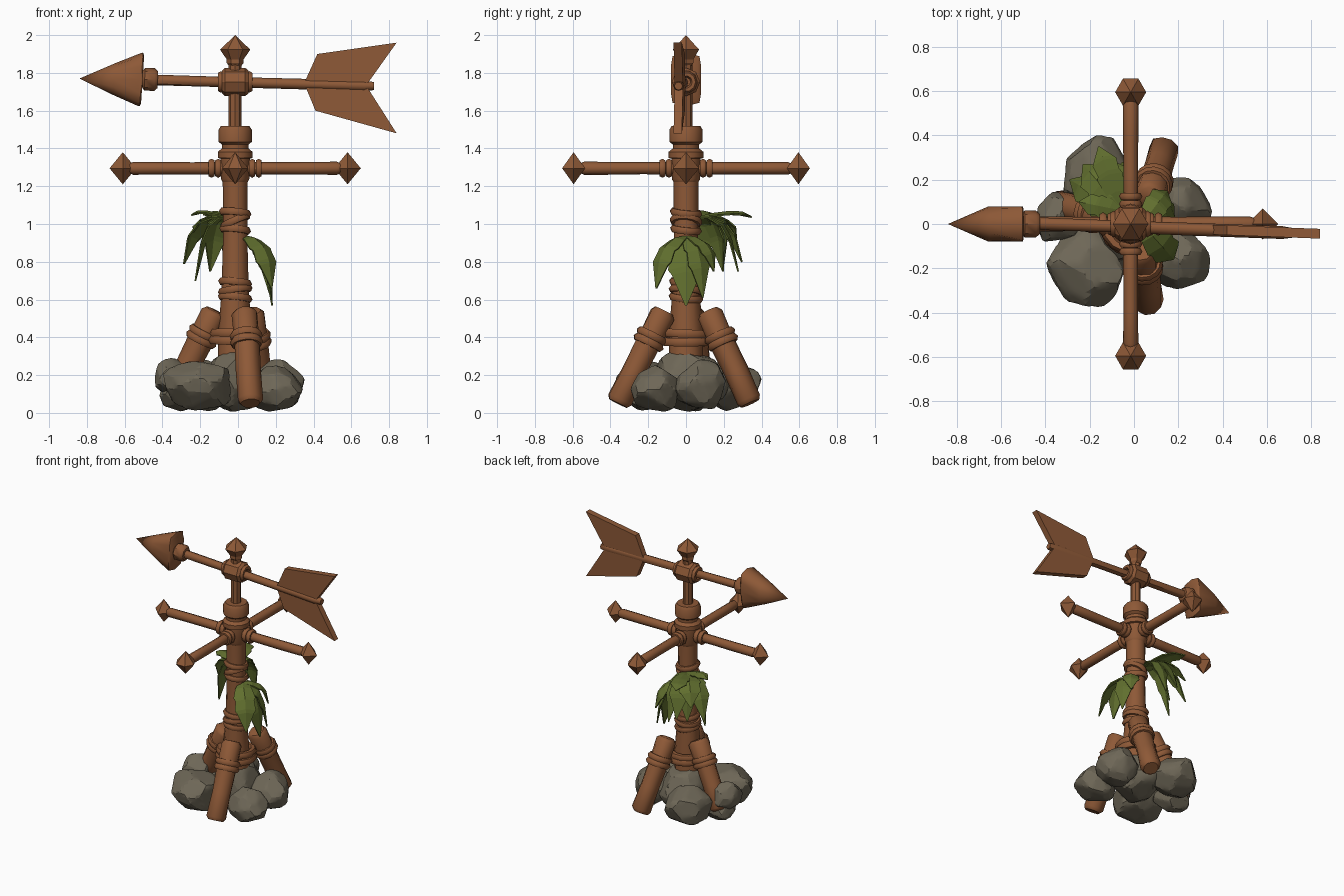
import bpy, bmesh, math, random
from mathutils import Vector

random.seed(4)
cube = bpy.data.objects.get("Cube")
if cube:
    bpy.data.objects.remove(cube)


def material(name, color):
    m = bpy.data.materials.new(name)
    m.use_nodes = True
    m.diffuse_color = color
    bsdf = m.node_tree.nodes["Principled BSDF"]
    bsdf.inputs["Base Color"].default_value = color
    bsdf.inputs["Roughness"].default_value = 0.9
    return m


WOOD = material("brown wood", (0.27, 0.10, 0.038, 1))
LEAF = material("green leaf", (0.12, 0.16, 0.028, 1))
STONE = material("grey stone", (0.155, 0.135, 0.095, 1))
CX = -0.015  # pole axis


def finish(name, bm, mat, angle=None):
    bmesh.ops.recalc_face_normals(bm, faces=bm.faces)
    me = bpy.data.meshes.new(name)
    bm.to_mesh(me)
    bm.free()
    ob = bpy.data.objects.new(name, me)
    bpy.context.collection.objects.link(ob)
    me.materials.append(mat)
    if angle:
        bpy.ops.object.select_all(action='DESELECT')
        ob.select_set(True)
        bpy.context.view_layer.objects.active = ob
        bpy.ops.object.shade_smooth_by_angle(angle=math.radians(angle))
    return ob


def turned(name, start, end, profile, sides=10, angle=40, wobble=0.0):
    """Lathe a profile of (fraction along axis, radius) between two points."""
    start, end = Vector(start), Vector(end)
    rot = (end - start).to_track_quat('Z', 'Y')
    bm = bmesh.new()
    rings = []
    for t, r in profile:
        ring = []
        for i in range(sides):
            a = math.tau * i / sides
            rr = r * (1 + random.uniform(-wobble, wobble))
            ring.append(bm.verts.new(start.lerp(end, t) + rot @ Vector((rr * math.cos(a), rr * math.sin(a), 0))))
        rings.append(ring)
    for a, b in zip(rings, rings[1:]):
        for i in range(sides):
            j = (i + 1) % sides
            bm.faces.new((a[i], a[j], b[j], b[i]))
    bm.faces.new(rings[0])
    bm.faces.new(rings[-1])
    bmesh.ops.remove_doubles(bm, verts=bm.verts, dist=0.0005)
    return finish(name, bm, WOOD, angle)


def rope(name, center, axis, radius, thick=0.02, sides=14):
    """A ring of rope around an axis."""
    c, ax = Vector(center), Vector(axis).normalized()
    rot = ax.to_track_quat('Z', 'Y')
    bm = bmesh.new()
    grid = []
    for i in range(sides):
        a = math.tau * i / sides
        out = rot @ Vector((math.cos(a), math.sin(a), 0))
        grid.append([bm.verts.new(c + out * (radius + thick * math.cos(b)) + ax * thick * math.sin(b))
                     for b in (math.tau * k / 6 for k in range(6))])
    for i in range(sides):
        p, q = grid[i], grid[(i + 1) % sides]
        for k in range(6):
            n = (k + 1) % 6
            bm.faces.new((p[k], q[k], q[n], p[n]))
    return finish(name, bm, WOOD, 60)


def bar(name, start, end, r, wobble=0.07, sides=9):
    """A rough log with chamfered ends."""
    return turned(name, start, end, [(0, r * 0.75), (0.04, r), (0.35, r * 0.95), (0.65, r * 0.98),
                                     (0.96, r), (1, r * 0.75)], sides, 50, wobble)


# Central pole with its collars
turned("main_pole", (CX, 0, 0.1), (CX, 0, 1.52),
       [(0, 0.095), (0.25, 0.088), (0.38, 0.072), (0.6, 0.064), (0.8, 0.066), (0.93, 0.07),
        (0.94, 0.088), (0.985, 0.088), (1, 0.075)], 12)
turned("upper_post", (CX, 0, 1.5), (CX, 0, 1.87), [(0, 0.034), (1, 0.034)], 8)
turned("arm_collar", (CX, 0, 1.22), (CX, 0, 1.4),
       [(0, 0.065), (0.1, 0.075), (0.7, 0.078), (0.72, 0.092), (0.9, 0.092), (1, 0.07)], 12)
turned("top_finial", (CX, 0, 1.84), (CX, 0, 2.0),
       [(0, 0.035), (0.08, 0.045), (0.2, 0.045), (0.52, 0.08), (1, 0)], 6, 20)
for z, r, tilt in ((1.06, 0.066, 0.1), (1.015, 0.066, -0.45), (0.97, 0.064, 0.1),
                   (0.69, 0.07, 0.1), (0.65, 0.072, -0.15), (0.61, 0.072, 0.1)):
    rope("pole_rope", (CX, 0, z), (tilt, 0.1, 1), r, 0.021)

# Four direction arms with pointed ends
for dx, dy in ((1, 0), (-1, 0), (0, 1), (0, -1)):
    d, hub = Vector((dx, dy, 0)), Vector((CX, 0, 1.295))
    bar("cross_arm", hub + d * 0.04, hub + d * 0.56, 0.034, 0.04, 8)
    for k in (0.09, 0.125):
        rope("arm_rope", hub + d * k, d, 0.035, 0.018, 10)
    tip = hub + d * 0.595
    turned("arm_tip", tip - Vector((0, 0, 0.085)), tip + Vector((0, 0, 0.085)),
           [(0, 0), (0.5, 0.07), (1, 0)], 4 if dx else 6, 15)

# Wind arrow: shaft, hub, head and fletching
bar("arrow_shaft", (-0.52, 0.005, 1.765), (0.72, -0.04, 1.73), 0.029, 0.04, 8)
turned("arrow_hub", (-0.085, 0, 1.752), (0.055, 0, 1.752),
       [(0, 0.06), (0.12, 0.075), (0.88, 0.075), (1, 0.06)], 8, 20)
for x in (-0.09, 0.06):
    rope("hub_rope", (x, 0, 1.752), (1, 0, 0), 0.042, 0.018, 10)
turned("arrow_neck", (-0.54, 0, 1.768), (-0.425, 0, 1.764),
       [(0, 0.045), (0.3, 0.045), (0.4, 0.06), (0.85, 0.06), (1, 0.045)], 8)
head = turned("arrow_head", (-0.505, 0, 1.765), (-0.84, 0, 1.77),
              [(0, 0.125), (0.02, 0.142), (0.05, 0.14), (0.45, 0.084), (1, 0)], 12, 30)
for v in head.data.vertices:
    v.co.y = max(-0.08, min(0.08, v.co.y))
    v.co.x += (v.co.z - 1.765) * 0.05

for name, outline in (
        ("upper_fletching", [(0.35, 1.745), (0.42, 1.9), (0.84, 1.96), (0.69, 1.75), (0.66, 1.73)]),
        ("lower_fletching", [(0.35, 1.745), (0.41, 1.6), (0.84, 1.48), (0.69, 1.715), (0.66, 1.74)])):
    bm = bmesh.new()
    face = bm.faces.new([bm.verts.new((x, -0.034 - 0.038 * x, z)) for x, z in outline])
    ext = bmesh.ops.extrude_face_region(bm, geom=[face])
    moved = [g for g in ext["geom"] if isinstance(g, bmesh.types.BMVert)]
    bmesh.ops.translate(bm, vec=(0, 0.044, 0), verts=moved)
    finish(name, bm, WOOD)

# Three leaning support logs lashed to the pole
for name, low, high in (("front_support", (0.065, -0.36, 0.05), (0.035, -0.115, 0.54)),
                        ("back_support", (0.135, 0.34, 0.05), (0.07, 0.12, 0.54)),
                        ("side_support", (-0.34, 0.085, 0.1), (-0.12, 0.03, 0.54))):
    low, high = Vector(low), Vector(high)
    bar(name, low, high, 0.069, 0.06, 10)
    for k in (0.66, 0.73):
        rope("support_rope", low.lerp(high, k), high - low, 0.066, 0.022)
rope("lashing", (CX, 0, 0.42), (0, 0.05, 1), 0.115, 0.025)
rope("lashing", (CX, 0, 0.38), (0.05, 0, 1), 0.12, 0.025)


# Chiselled boulders: spheres flattened against random planes
def boulder(center, size):
    bm = bmesh.new()
    bmesh.ops.create_icosphere(bm, subdivisions=4, radius=1.1)
    planes = [(Vector([random.gauss(0, 1) for _ in range(3)]).normalized(), random.uniform(0.84, 0.96))
              for _ in range(34)]
    for v in bm.verts:
        for n, d in planes:
            h = v.co.dot(n)
            if h > d:
                v.co *= d / h
        v.co = Vector(center) + Vector([a * b for a, b in zip(v.co, size)])
        v.co.z = max(v.co.z, 0)
    finish("boulder", bm, STONE, 18)


for c, s in (((-0.21, -0.19, 0.145), (0.185, 0.18, 0.135)), ((0.2, -0.16, 0.125), (0.145, 0.14, 0.115)),
             ((0.205, 0.08, 0.14), (0.14, 0.14, 0.13)), ((-0.35, 0.03, 0.18), (0.1, 0.115, 0.1)),
             ((-0.17, 0.225, 0.14), (0.16, 0.165, 0.135)), ((-0.02, 0.02, 0.17), (0.17, 0.19, 0.16)),
             ((-0.3, 0.04, 0.1), (0.12, 0.11, 0.09))):
    boulder(c, s)


# Drooping leaves with a folded midrib and notched edges
def leaf(base, tip, width, lift, reach):
    base, tip = Vector(base), Vector(tip)
    flat = Vector((tip.x - base.x, tip.y - base.y, 0))
    mid = base + flat * reach + Vector((0, 0, lift))
    side = Vector((-flat.y, flat.x, 0)).normalized()
    bm = bmesh.new()
    rows = []
    for t, w in ((0, 0.3), (0.2, 0.75), (0.42, 1), (0.48, 0.85), (0.66, 0.95), (0.72, 0.75), (1, 0.05)):
        p = base * (1 - t) ** 2 + mid * 2 * t * (1 - t) + tip * t * t
        fold = Vector((0, 0, -0.25 * width * w)) - flat.normalized() * 0.2 * width * w
        rows.append([bm.verts.new(q) for q in
                     (p - side * width * w + fold, p, p + side * width * w + fold)])
    for a, b in zip(rows, rows[1:]):
        for i in (0, 1):
            bm.faces.new((a[i], a[i + 1], b[i + 1], b[i]))
    ob = finish("leaf", bm, LEAF)
    ob.modifiers.new("thickness", 'SOLIDIFY').thickness = 0.008


for tip, width in (((-0.16, 0.35, 1.04), 0.06), ((-0.25, 0.1, 1.05), 0.05), ((-0.29, 0.2, 0.79), 0.075),
                   ((-0.23, 0.1, 0.7), 0.06), ((-0.13, 0.3, 0.8), 0.075), ((-0.05, 0.28, 0.75), 0.06),
                   ((-0.23, 0.27, 0.9), 0.08), ((-0.15, 0.2, 0.75), 0.08)):
    leaf((-0.05, 0.06, 1.04), tip, width, 0.06, 0.8)
for tip, width in (((0.185, 0.0, 0.57), 0.1), ((0.18, -0.16, 0.66), 0.075),
                   ((0.18, 0.09, 0.61), 0.07), ((0.15, 0.15, 0.75), 0.06)):
    leaf((0.035, 0.0, 0.94), tip, width, 0.0, 0.95)
